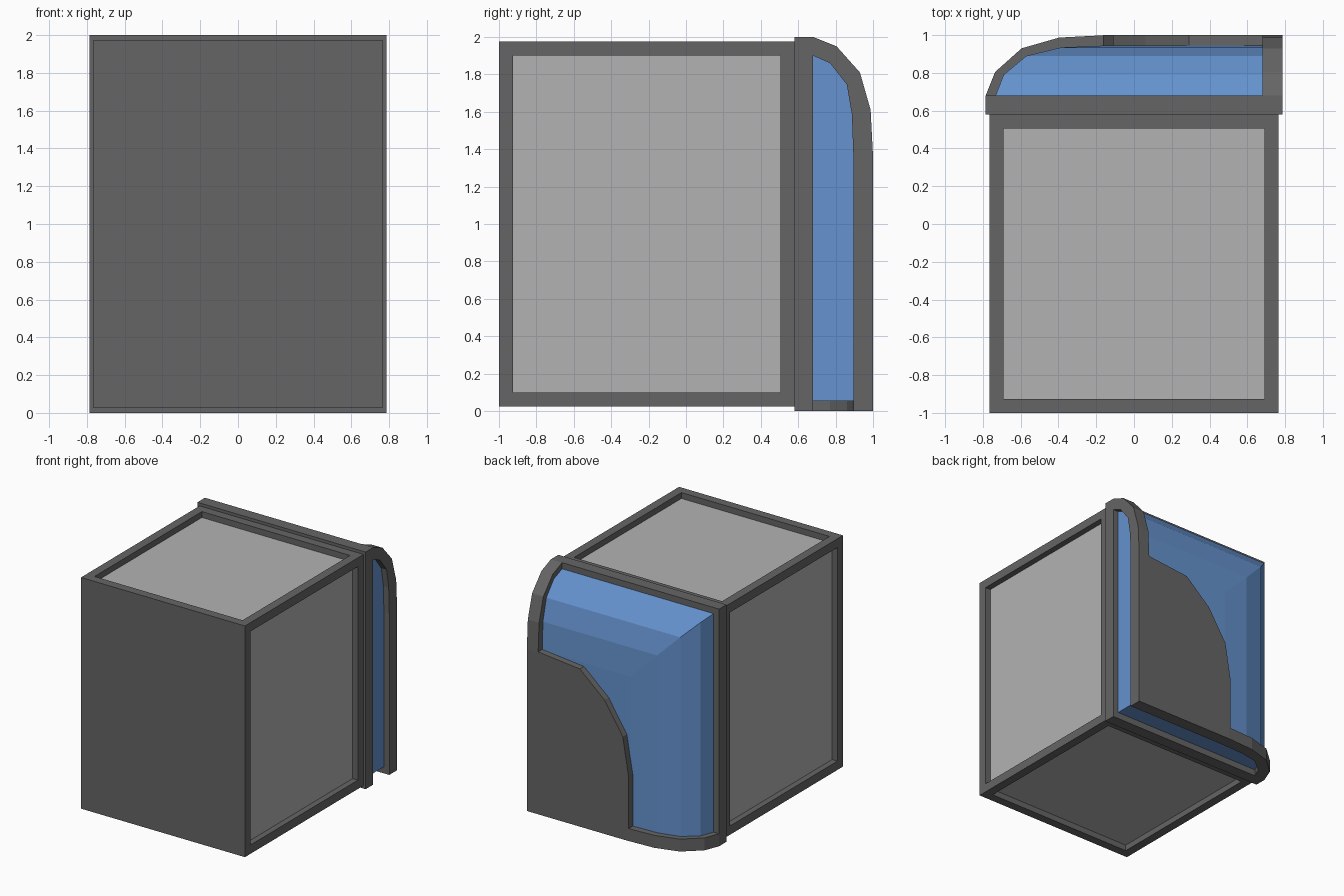
import bpy, bmesh
from mathutils import Vector

if "Cube" in bpy.data.objects:
    bpy.data.objects.remove(bpy.data.objects["Cube"])


def material(name, rgb):
    m = bpy.data.materials.new(name)
    m.diffuse_color = (*rgb, 1)
    m.use_nodes = True
    m.node_tree.nodes["Principled BSDF"].inputs["Base Color"].default_value = m.diffuse_color
    return m


DARK = material("dark_grey", (0.13, 0.13, 0.13))
PALE = material("pale_grey", (0.45, 0.45, 0.45))
BLUE = material("blue_glass", (0.13, 0.29, 0.62))


def finish(name, bm, *mats):
    bmesh.ops.recalc_face_normals(bm, faces=bm.faces[:])
    me = bpy.data.meshes.new(name)
    bm.to_mesh(me)
    bm.free()
    ob = bpy.data.objects.new(name, me)
    bpy.context.collection.objects.link(ob)
    for m in mats:
        me.materials.append(m)
    return ob


def box_mesh(lo, hi):
    bm = bmesh.new()
    bmesh.ops.create_cube(bm, size=1)
    for v in bm.verts:
        v.co = Vector([(a + b) / 2 + c * (b - a) for a, b, c in zip(lo, hi, v.co)])
    return bm


def prism(name, points, offset, mat):
    """Extrude a flat outline along an offset vector."""
    bm = bmesh.new()
    face = bm.faces.new([bm.verts.new(p) for p in points])
    new = bmesh.ops.extrude_face_region(bm, geom=[face], use_keep_orig=True)["geom"]
    bmesh.ops.translate(bm, vec=offset, verts=[g for g in new if isinstance(g, bmesh.types.BMVert)])
    return finish(name, bm, mat)


# Rounded edge profile as (inset from the side, y)
OUTER = [(0, 0.68), (0.05, 0.805), (0.19, 0.93), (0.39, 0.987), (0.64, 1.0)]
GLASS = [(0.052, 0.68), (0.095, 0.79), (0.215, 0.89), (0.40, 0.935), (0.64, 0.945)]
INNER = [(0.10, 0.68), (0.14, 0.77), (0.255, 0.86), (0.415, 0.887), (0.64, 0.895)]
HALF, TOP, RIM = 0.785, 2.0, 0.105

# Main box with recessed panels on the sides, top and bottom
bm = box_mesh((-0.765, -1, 0.025), (0.765, 0.58, 1.975))
bm.normal_update()
panels = [f for f in bm.faces if abs(f.normal.y) < 0.5]
bmesh.ops.inset_individual(bm, faces=panels, thickness=RIM)
for f in panels:
    f.material_index = 1
    rim = bmesh.ops.extrude_face_region(bm, geom=[f])["geom"]
    moved = [g for g in rim if isinstance(g, bmesh.types.BMFace)][0]
    moved.material_index = 1
    n = moved.normal.copy()
    bmesh.ops.translate(bm, vec=-0.05 * n, verts=moved.verts[:])
    for e in moved.edges:
        for side in e.link_faces:
            if side is not moved:
                side.material_index = 0
bmesh.ops.delete(bm, geom=[f for f in panels if f.is_valid], context='FACES_ONLY')
finish("main_box", bm, DARK, PALE)

# Flange behind the box
finish("rear_flange", box_mesh((-HALF, 0.58, 0), (HALF, 0.68, TOP)), DARK)

# Domed glass: stacked rectangles shrinking from the left and top edges
bm = bmesh.new()
rings = []
for d, y in [(GLASS[0][0], 0.63)] + GLASS:
    x, z, r, b = -HALF + d, TOP - d, 0.735, 0.055
    rings.append([bm.verts.new(p) for p in ((x, y, b), (r, y, b), (r, y, z), (x, y, z))])
for a, b in zip(rings, rings[1:]):
    for i in range(4):
        j = (i + 1) % 4
        bm.faces.new((a[i], a[j], b[j], b[i]))
bm.faces.new(rings[0])
bm.faces.new(rings[-1])
finish("domed_glass", bm, BLUE)

# Curved frame down the right side
side = [(HALF, y, TOP - d) for d, y in OUTER] + [(HALF, 1, 0), (HALF, 0.895, 0)]
side += [(HALF, y, TOP - d) for d, y in reversed(INNER)]
prism("side_arch", side, (-RIM, 0, 0), DARK)

# Curved frame along the bottom
end = HALF - RIM
base = [(-HALF + d, y, 0) for d, y in OUTER] + [(end, 1, 0), (end, 0.895, 0)]
base += [(-HALF + d, y, 0) for d, y in reversed(INNER)]
prism("bottom_arch", base, (0, 0, RIM), DARK)

# Flat quarter-round panel on the back
curve = [(end, 1.37), (0.29, 1.33), (0.06, 1.13), (-0.11, 0.865), (-0.165, 0.54), (-0.165, RIM)]
prism("quarter_panel", [(end, 1, RIM)] + [(x, 1, z) for x, z in curve], (0, -0.105, 0), DARK)
